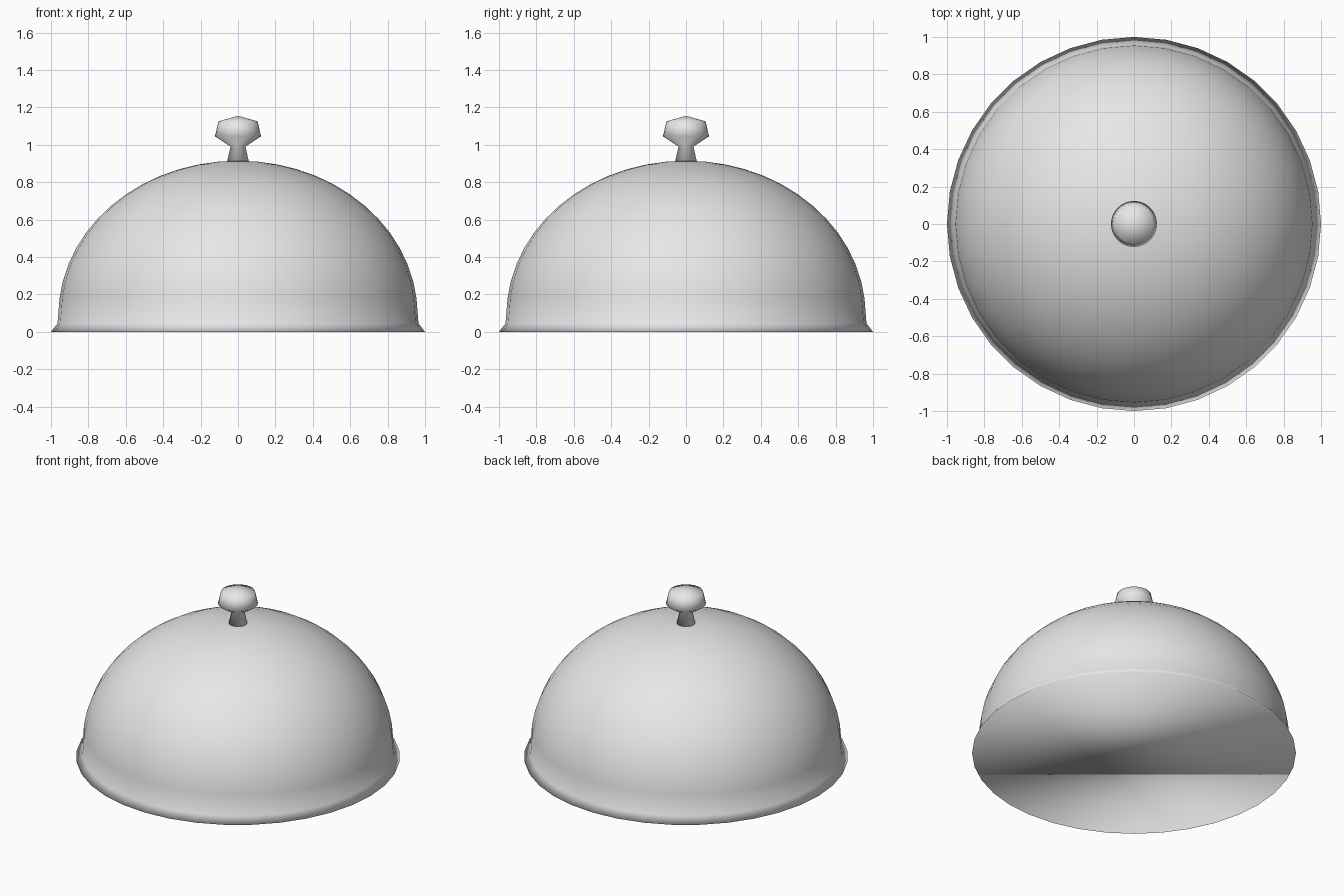
import bpy
import bmesh
from math import cos, sin, pi, tau

default_cube = bpy.data.objects.get("Cube")
if default_cube:
    bpy.data.objects.remove(default_cube, do_unlink=True)

# One polished metal colour
metal = bpy.data.materials.new("silver_grey")
metal.use_nodes = True
grey = (0.8, 0.8, 0.8, 1.0)
metal.diffuse_color = grey
metal.node_tree.nodes["Principled BSDF"].inputs["Base Color"].default_value = grey


def lathe(name, profile, segments):
    """Spin a (radius, height) profile about z and close its open end."""
    bm = bmesh.new()
    verts = [bm.verts.new((r, 0, z)) for r, z in profile]
    edges = [bm.edges.new(pair) for pair in zip(verts, verts[1:])]
    bmesh.ops.spin(bm, geom=verts + edges, cent=(0, 0, 0), axis=(0, 0, 1),
                   angle=tau, steps=segments, use_merge=False)
    bmesh.ops.remove_doubles(bm, verts=bm.verts[:], dist=0.0005)
    rim = [e for e in bm.edges if e.is_boundary]
    bmesh.ops.holes_fill(bm, edges=rim, sides=0)
    bmesh.ops.recalc_face_normals(bm, faces=bm.faces[:])
    for face in bm.faces:
        face.smooth = True
    mesh = bpy.data.meshes.new(name)
    bm.to_mesh(mesh)
    bm.free()
    mesh.materials.append(metal)
    obj = bpy.data.objects.new(name, mesh)
    bpy.context.collection.objects.link(obj)
    return obj


# Dome: flared foot, then a quarter ellipse up to the crown
base, top, radius, rings = 0.09, 0.915, 0.96, 14
dome = [(1.0, 0.0), (0.965, 0.045)]
for i in range(1, rings):
    a = pi / 2 * i / rings
    dome.append((radius * cos(a), base + (top - base) * sin(a)))
dome.append((0, top))
lathe("dome_cover", dome, 36)

# Knob: waisted stem and faceted profile head, sunk slightly into the crown
knob = [(0.06, 0.9), (0.04, 0.99), (0.123, 1.045), (0.105, 1.125), (0, 1.155)]
lathe("knob_handle", knob, 36)
